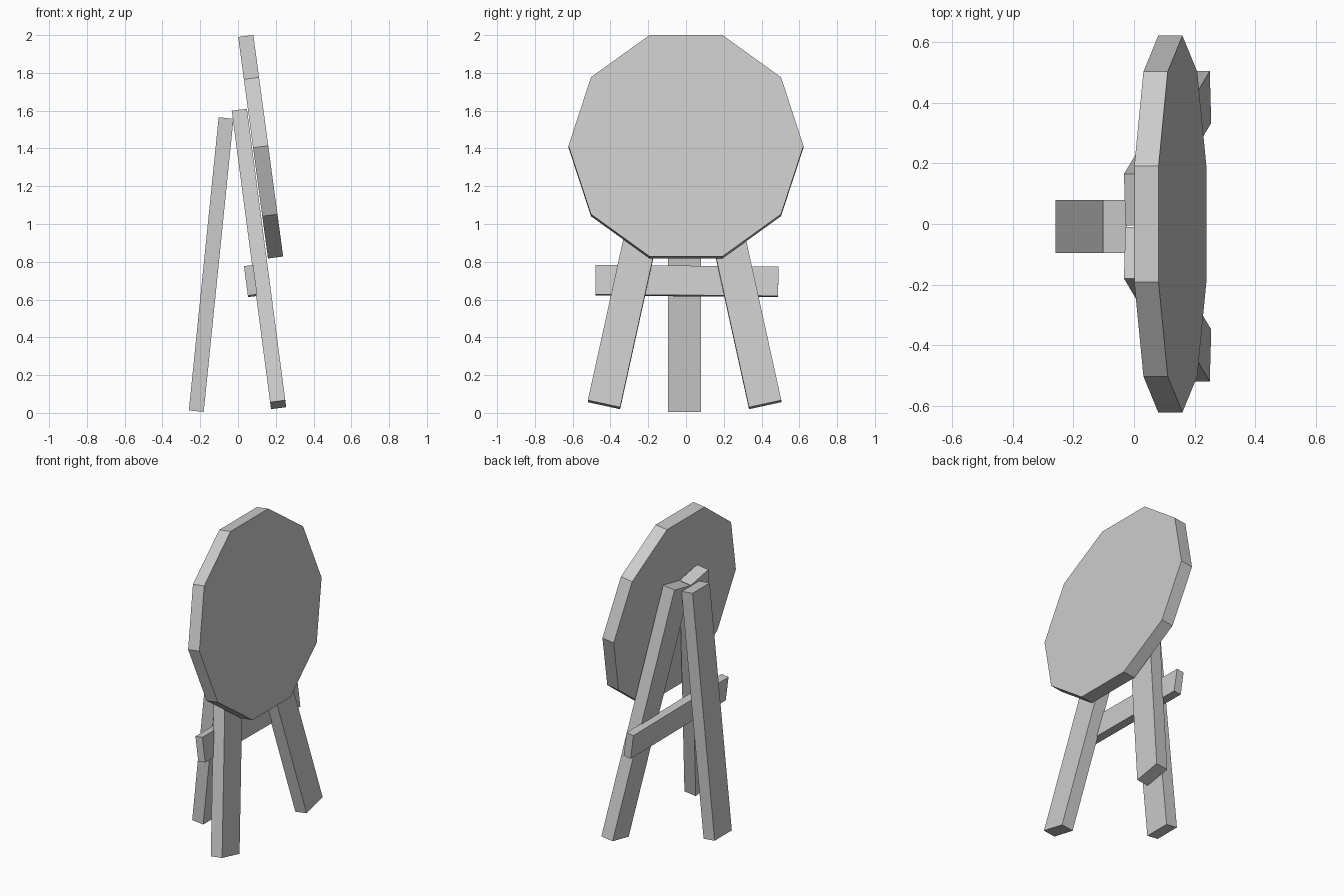
import bpy
from math import radians
from mathutils import Matrix

if "Cube" in bpy.data.objects:
    bpy.data.objects.remove(bpy.data.objects["Cube"])


def tilt(pitch, splay=0.0):
    """Lean about the y axis, after splaying within the leaning plane."""
    return Matrix.Rotation(radians(pitch), 4, 'Y') @ Matrix.Rotation(radians(splay), 4, 'X')


def beam(name, centre, size, pitch, splay=0.0):
    bpy.ops.mesh.primitive_cube_add(size=1)
    ob = bpy.context.object
    ob.name = name
    ob.data.transform(Matrix.Diagonal((*size, 1)))
    ob.matrix_world = Matrix.Translation(centre) @ tilt(pitch, splay)
    return ob


# Ten-sided target board, leaning back, with flats at top and bottom
bpy.ops.mesh.primitive_cylinder_add(vertices=10, radius=0.622, depth=0.081)
board = bpy.context.object
board.name = "round_board"
board.matrix_world = Matrix.Translation((0.12, 0, 1.409)) @ tilt(90 - 7.66)

# Pair of splayed front legs behind the board
for side, label in ((-1, "left"), (1, "right")):
    beam("front_leg_" + label, (0.111, -0.0075 + side * 0.257, 0.815),
         (0.081, 0.175, 1.593), -7.5, side * 12.3)

# Single rear prop leg
beam("rear_leg", (-0.142, -0.0075, 0.785), (0.079, 0.175, 1.56), 5.8)

# Slightly crooked cross bar on the back of the front legs
beam("cross_bar", (0.067, 0.005, 0.698), (0.05, 0.967, 0.157), -7.7, -0.5)
